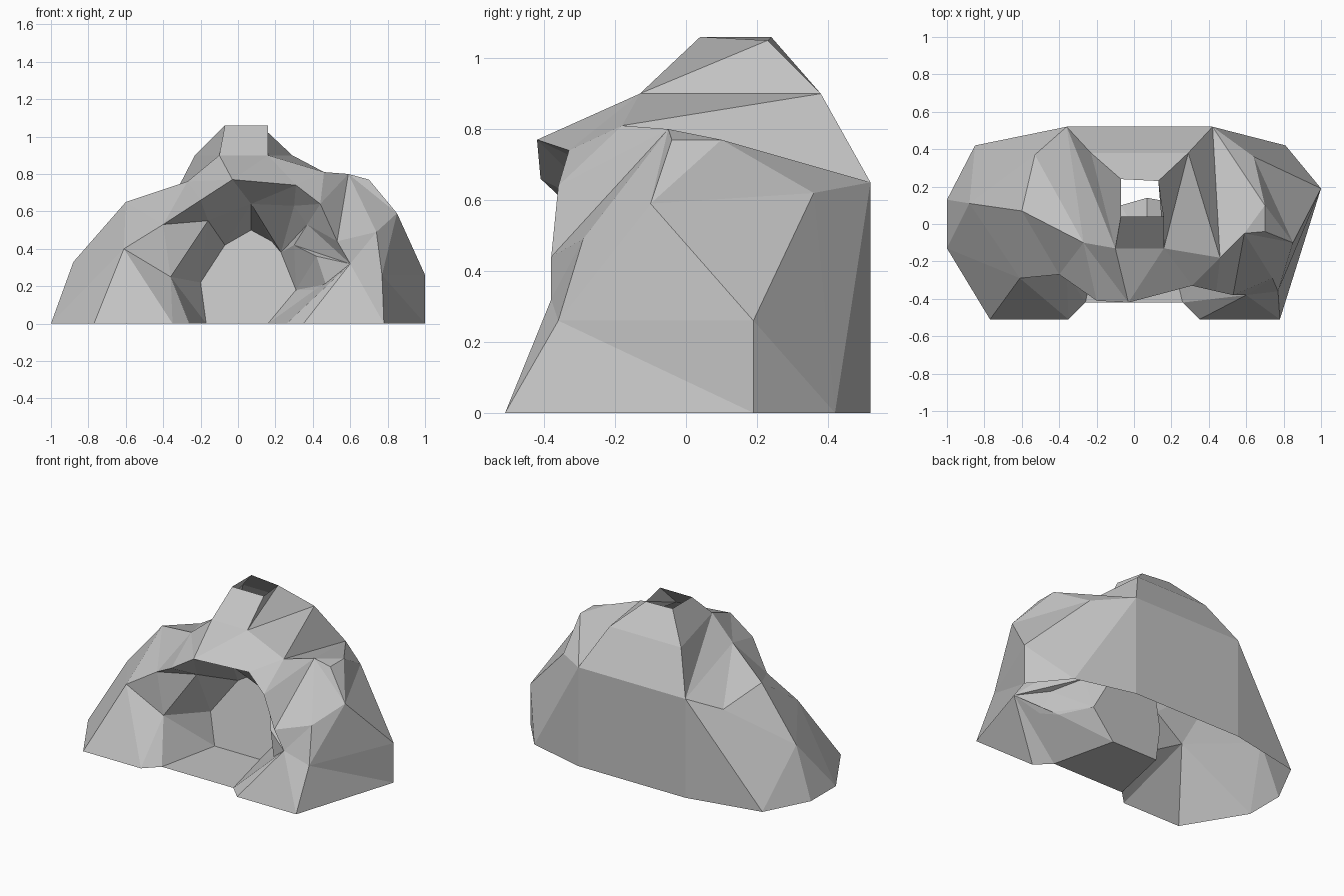
import bpy
import bmesh
from mathutils import Vector

default = bpy.data.objects.get("Cube")
if default:
    bpy.data.objects.remove(default, do_unlink=True)

stone = bpy.data.materials.new("grey stone")
stone.use_nodes = True
stone.diffuse_color = (.55, .55, .55, 1)
stone.node_tree.nodes["Principled BSDF"].inputs["Base Color"].default_value = stone.diffuse_color

# Ground outline of the rock
base = dict(
    inner_left=(.35, -.51, 0), toe_left=(.78, -.51, 0), side_left=(1, .19, 0),
    heel_left=(.81, .42, 0), back_left=(.42, .52, 0), back_right=(-.36, .52, 0),
    heel_right=(-.85, .42, 0), side_right=(-1, .13, 0), flank_right=(-1, -.13, 0),
    toe_right=(-.77, -.51, 0), inner_right=(-.35, -.51, 0),
    sill_left=(.26, -.42, 0), sill_right=(-.26, -.42, 0))

# Corners on the slopes
slope = dict(
    shin_left=(.77, -.36, .26), knee_left=(.74, -.29, .49), hip_left=(1, .19, .26),
    elbow_left=(.85, -.1, .59), ledge_left=(.64, .36, .62), knob_back=(.7, .1, .77),
    knob_side=(.7, -.04, .77), knob_top=(.59, -.05, .8), saddle_left=(.46, -.18, .81),
    shoulder_left=(.42, .52, .65), shoulder_right=(-.36, .52, .65),
    ledge_right=(-.53, .37, .57), elbow_right=(-.88, .11, .33),
    knob_right=(-.6, .07, .65), saddle_right=(-.27, -.1, .76), knee_right=(-.61, -.29, .4))

# Peak around the open chimney
peak = dict(
    neck_back_left=(.29, .38, .9), neck_front_left=(.16, -.13, .9),
    neck_front_right=(-.1, -.13, .9), neck_back_right=(-.23, .38, .9),
    rim_back_left=(.13, .23, 1.05), rim_front_left=(.16, .04, 1.06),
    rim_front_right=(-.07, .04, 1.06), rim_back_right=(-.07, .24, 1.06))

# Mouth of the cave
lip = dict(
    jamb_right=(-.36, -.26, .25), cheek_right=(-.4, -.27, .53), fang_right=(-.2, -.41, .66),
    brow_right=(-.03, -.42, .77), brow_left=(.31, -.33, .74), cheek_left=(.44, -.36, .64),
    jaw_left=(.53, -.38, .44), jamb_left=(.6, -.38, .32))

# Bends inside the cave, then its back wall
throat = dict(
    bend_right=(-.16, -.2, .55), bend_top=(.07, -.15, .64), bend_left=(.3, -.2, .63),
    bulge_left=(.37, -.2, .53), hollow_left=(.3, -.1, .42), cove_left=(.42, -.26, .36),
    shelf_left=(.47, -.3, .21), shelf_inner=(.41, -.2, .18),
    wall_foot_right=(-.17, 0, 0), wall_right=(-.2, 0, .22), wall_arch_right=(-.07, .1, .42),
    wall_top=(.07, .14, .5), wall_arch_left=(.18, .12, .44), wall_left=(.23, .08, .38),
    wall_shelf=(.31, 0, .18), wall_foot_left=(.16, 0, 0))

points = {n: Vector(p) for part in (base, slope, peak, lip, throat) for n, p in part.items()}


def face(bm, names):
    """Add one face, sharing corners by name."""
    names = list(dict.fromkeys(names))
    if len(names) < 3:
        return
    layer = bm.verts.layers.string["corner"]
    known = {v[layer].decode(): v for v in bm.verts}
    corners = []
    for n in names:
        if n not in known:
            known[n] = bm.verts.new(points[n])
            known[n][layer] = n.encode()
        corners.append(known[n])
    if not bm.faces.get(corners):
        bm.faces.new(corners)


def strip(bm, first, second):
    """Fill between two paths with triangles, taking the shorter diagonal.
    A path of one corner gives a fan."""
    a, b = first.split(), second.split()
    i = j = 0
    while i < len(a) - 1 or j < len(b) - 1:
        step_a = (points[a[i + 1]] - points[b[j]]).length if i < len(a) - 1 else 99
        step_b = (points[a[i]] - points[b[j + 1]]).length if j < len(b) - 1 else 99
        if step_a < step_b:
            face(bm, (a[i], b[j], a[i + 1]))
            i += 1
        else:
            face(bm, (a[i], b[j], b[j + 1]))
            j += 1


def start():
    bm = bmesh.new()
    bm.verts.layers.string.new("corner")
    return bm


def finish(bm, name, inward=False):
    bmesh.ops.recalc_face_normals(bm, faces=bm.faces)
    if inward:
        bmesh.ops.reverse_faces(bm, faces=bm.faces)
    bm.verts.layers.string.remove(bm.verts.layers.string["corner"])
    mesh = bpy.data.meshes.new(name)
    bm.to_mesh(mesh)
    bm.free()
    mesh.materials.append(stone)
    bpy.context.collection.objects.link(bpy.data.objects.new(name, mesh))


shell = start()

# Left buttress
strip(shell, "jamb_left", "sill_left inner_left")
strip(shell, "inner_left jamb_left jaw_left", "toe_left shin_left knee_left")
strip(shell, "knob_top", "knee_left jaw_left cheek_left saddle_left")
strip(shell, "toe_left shin_left knee_left knob_top",
      "side_left hip_left elbow_left knob_side knob_top")
strip(shell, "side_left hip_left elbow_left knob_side", "heel_left ledge_left knob_back")
strip(shell, "knob_top", "knob_side knob_back")

# Back, fanned from its two shoulders
strip(shell, "shoulder_left",
      "back_left heel_left ledge_left knob_back knob_top saddle_left neck_back_left")
strip(shell, "shoulder_right",
      "back_right heel_right ledge_right saddle_right neck_front_right neck_back_right")
face(shell, ("back_left", "back_right", "shoulder_right", "shoulder_left"))
face(shell, ("shoulder_left", "shoulder_right", "neck_back_right", "neck_back_left"))

# Right buttress
strip(shell, "heel_right ledge_right saddle_right",
      "side_right elbow_right knob_right saddle_right")
strip(shell, "elbow_right", "side_right flank_right")
strip(shell, "flank_right elbow_right knob_right saddle_right",
      "toe_right knee_right cheek_right fang_right brow_right")
strip(shell, "toe_right knee_right cheek_right", "inner_right jamb_right cheek_right")
strip(shell, "jamb_right", "inner_right sill_right")

# Brow over the cave
strip(shell, "saddle_left", "cheek_left brow_left")
strip(shell, "saddle_left brow_left brow_right saddle_right",
      "neck_front_left neck_front_right saddle_right")
strip(shell, "saddle_left", "neck_front_left neck_back_left")

# Peak, open at the top
corners = ["front_left", "front_right", "back_right", "back_left"]
for one, two in zip(corners, corners[1:]):
    face(shell, ("neck_" + one, "neck_" + two, "rim_" + two, "rim_" + one))
strip(shell, "neck_front_left", "rim_front_left rim_back_left neck_back_left")
finish(shell, "rock_shell")

# Cave: mouth to bend, bend to back wall, then wall and floor
cave = start()
wall = ("wall_foot_right wall_right wall_arch_right wall_top "
        "wall_arch_left wall_left wall_shelf wall_foot_left")
bend = ("sill_right jamb_right bend_right bend_top bend_left bulge_left "
        "hollow_left cove_left shelf_left shelf_inner sill_left")
strip(cave, "sill_right jamb_right cheek_right fang_right brow_right brow_left "
      "cheek_left jaw_left jamb_left sill_left", bend)
strip(cave, bend, wall)
face(cave, wall.split())
face(cave, ("sill_right", "sill_left", "wall_foot_left", "wall_foot_right"))
finish(cave, "cave_interior", inward=True)
